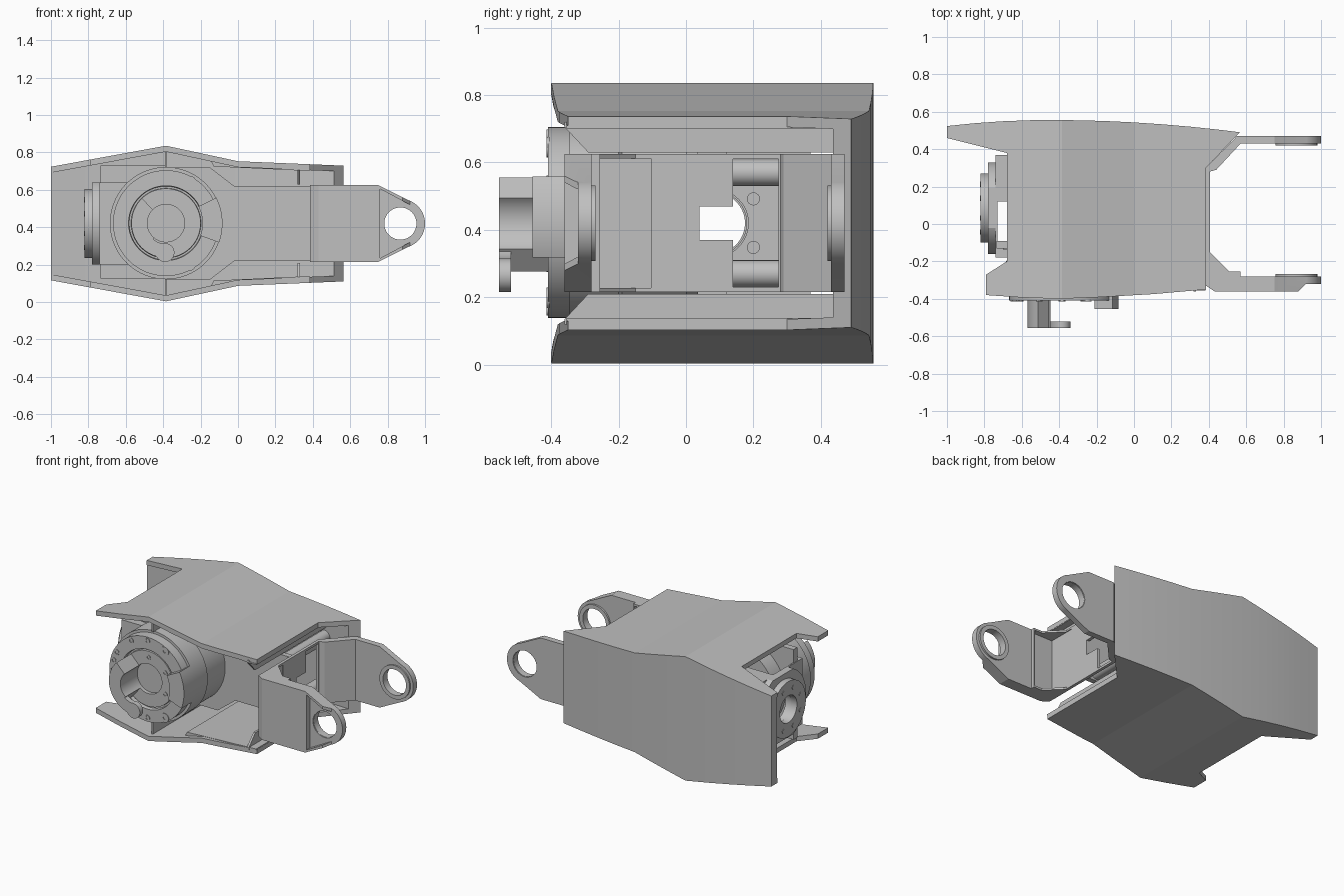
import bpy, bmesh, math
from mathutils import Vector

if "Cube" in bpy.data.objects:
    bpy.data.objects.remove(bpy.data.objects["Cube"])

ZC = 0.42            # height of the mirror plane
MX, MZ = -0.385, 0.422   # motor axis

grey = bpy.data.materials.new("mid_grey")
grey.diffuse_color = (0.53, 0.53, 0.53, 1)
grey.use_nodes = True
grey.node_tree.nodes["Principled BSDF"].inputs["Base Color"].default_value = grey.diffuse_color


def finish(name, bm, smooth=False):
    bmesh.ops.remove_doubles(bm, verts=bm.verts, dist=1e-5)
    bmesh.ops.recalc_face_normals(bm, faces=bm.faces)
    me = bpy.data.meshes.new(name)
    bm.to_mesh(me)
    bm.free()
    ob = bpy.data.objects.new(name, me)
    bpy.context.collection.objects.link(ob)
    me.materials.append(grey)
    if smooth:
        shade(ob, 30)
    return ob


def activate(ob):
    bpy.ops.object.select_all(action='DESELECT')
    ob.select_set(True)
    bpy.context.view_layer.objects.active = ob


def shade(ob, deg):
    activate(ob)
    bpy.ops.object.shade_smooth_by_angle(angle=math.radians(deg))


def place(axis, u, v, h):
    return {'x': Vector((h, u, v)), 'y': Vector((u, h, v)), 'z': Vector((u, v, h))}[axis]


def prism(name, pts, axis, a, b, smooth=False):
    """Extrude a flat outline along an axis."""
    bm = bmesh.new()
    lo = [bm.verts.new(place(axis, u, v, a)) for u, v in pts]
    hi = [bm.verts.new(place(axis, u, v, b)) for u, v in pts]
    n = len(pts)
    bm.faces.new(lo)
    bm.faces.new(hi[::-1])
    for i in range(n):
        bm.faces.new((lo[i], lo[(i + 1) % n], hi[(i + 1) % n], hi[i]))
    return finish(name, bm, smooth)


def box(name, x, y, z):
    return prism(name, [(x[0], y[0]), (x[1], y[0]), (x[1], y[1]), (x[0], y[1])], 'z', *z)


def lathe(name, profile, axis, cu, cv, seg=64, closed=False):
    """Turn a (radius, position) profile about an axis."""
    bm = bmesh.new()
    rings = []
    for i in range(seg):
        t = 2 * math.pi * i / seg
        rings.append([bm.verts.new(place(axis, cu + r * math.cos(t), cv + r * math.sin(t), h))
                      for r, h in profile])
    n = len(profile)
    for i in range(seg):
        p, q = rings[i], rings[(i + 1) % seg]
        for j in range(n if closed else n - 1):
            k = (j + 1) % n
            bm.faces.new((p[j], p[k], q[k], q[j]))
    return finish(name, bm, True)


def disc(name, axis, cu, cv, r, a, b, seg=48):
    return lathe(name, [(0, a), (r, a), (r, b), (0, b)], axis, cu, cv, seg)


def tube(name, axis, cu, cv, r0, r1, a, b, seg=64):
    return lathe(name, [(r0, a), (r1, a), (r1, b), (r0, b)], axis, cu, cv, seg, True)


def boolean(ob, tool, op='DIFFERENCE'):
    m = ob.modifiers.new("cut", 'BOOLEAN')
    m.operation, m.object, m.solver = op, tool, 'EXACT'
    activate(ob)
    bpy.ops.object.modifier_apply(modifier=m.name)
    bpy.data.objects.remove(tool)


def arc(cx, cy, r, a0, a1, n=16):
    return [(cx + r * math.cos(math.radians(a0 + (a1 - a0) * i / n)),
             cy + r * math.sin(math.radians(a0 + (a1 - a0) * i / n))) for i in range(n + 1)]


def sector(name, r0, r1, a0, a1, y0, y1):
    return prism(name, arc(MX, MZ, r0, a0, a1) + arc(MX, MZ, r1, a1, a0), 'y', y0, y1, True)


# outer shell: channel section lofted along x, then trimmed to its plan outline
def half_height(x):
    knots = [(-1.02, 0.300), (-0.385, 0.416), (0, 0.333), (0.6, 0.308)]
    for (xa, ha), (xb, hb) in zip(knots, knots[1:]):
        if x <= xb:
            return ha + (hb - ha) * (x - xa) / (xb - xa)
    return knots[-1][1]


bm = bmesh.new()
rows = []
stations = [-1.02, -0.85, -0.7, -0.55, -0.385, -0.25, -0.12, 0, 0.15, 0.3, 0.45, 0.6]
for x in stations:
    h = half_height(x)
    yb = 0.556 - (0.066 * ((x + 0.45) / 1.02) ** 2 if x > -0.45 else 0.032 * ((x + 0.45) / 0.55) ** 2)
    t, yf = 0.032, -0.6
    sec = [(yf, h), (yb, h), (yb, -h), (yf, -h), (yf, t - h), (yb - 0.06, t - h),
           (yb - 0.06, h - t), (yf, h - t)]
    rows.append([bm.verts.new((x, y, ZC + z)) for y, z in sec])
for p, q in zip(rows, rows[1:]):
    for j in range(8):
        k = (j + 1) % 8
        bm.faces.new((p[j], p[k], q[k], q[j]))
for r in (rows[0], rows[-1]):
    for quad in ((0, 1, 6, 7), (1, 2, 5, 6), (2, 3, 4, 5)):
        bm.faces.new([r[i] for i in quad])
shell = finish("outer_shell", bm)
plan = [(-1, 0.7), (-1, 0.46), (-0.68, 0.38), (-0.68, -0.2), (-0.79, -0.27), (-0.79, -0.38),
        (-0.6, -0.393), (-0.4, -0.4), (-0.2, -0.392), (0.1, -0.375), (0.385, -0.35),
        (0.385, 0.3), (0.565, 0.49), (0.565, 0.7)]
boolean(shell, prism("plan_cutter", plan, 'z', -0.2, 1.1), 'INTERSECT')
shade(shell, 5)

# thin end bulkhead above and below the fork, and ribs at the shell ridge
for s, label in ((-1, "lower"), (1, "upper")):
    prism(label + "_bulkhead", [(-0.36, ZC + s * 0.285), (-0.29, ZC + s * 0.21), (0.465, ZC + s * 0.21),
          (0.465, ZC + s * 0.3), (-0.36, ZC + s * 0.3)], 'x', 0.318, 0.332)
    prism(label + "_rib", [(MX - 0.006, ZC + s * 0.30), (MX + 0.006, ZC + s * 0.30),
          (MX + 0.006, ZC + s * 0.39), (MX - 0.006, ZC + s * 0.39)], 'y', -0.36, 0.48)
    # raised floor between motor and fork
    prism(label + "_pad", [(-0.15, ZC + s * 0.345), (-0.13, ZC + s * 0.305), (0.383, ZC + s * 0.281),
          (0.383, ZC + s * 0.29), (0, ZC + s * 0.31)], 'y', -0.355, 0.47)

# fork bracket: plan profile trimmed to its side outline
fork_plan = [(0.385, -0.33), (0.43, -0.36), (0.88, -0.36), (0.92, -0.32), (1.01, -0.32),
             (1.01, -0.28), (0.57, -0.28), (0.57, -0.255), (0.51, -0.255), (0.405, -0.15),
             (0.405, 0.28), (0.44, 0.29), (0.57, 0.43), (1.01, 0.43), (1.01, 0.47),
             (0.55, 0.47), (0.385, 0.3)]
fork = prism("fork_bracket", fork_plan, 'z', 0.1, 0.75)
side = [(0.37, 0.215), (0.75, 0.215)] + arc(0.868, ZC, 0.132, -72, 72, 24) + [(0.75, 0.625), (0.37, 0.625)]
boolean(fork, prism("side_cutter", side, 'y', -0.5, 0.6), 'INTERSECT')
# sunken face around the front eye, leaving a thin rim
face = [(0.76, 0.235), (0.915, 0.318), (1.1, 0.318), (1.1, 0.522), (0.915, 0.522), (0.76, 0.605)]
boolean(fork, prism("face_cutter", face, 'y', -0.5, -0.32))
# hollow behind the front arm, leaving upper and lower webs
hollow = [(0.4, -0.29), (0.56, -0.29), (0.56, -0.2), (0.4, -0.1)]
boolean(fork, prism("hollow_cutter", hollow, 'z', 0.228, 0.612))
boolean(fork, disc("eye_cutter", 'y', 0.868, ZC, 0.088, -0.5, 0.6))
boolean(fork, box("window_cutter", (0.3, 0.42), (0.14, 0.275), (0.23, 0.61)))
boolean(fork, box("slot_cutter", (0.3, 0.5), (0.04, 0.145), (0.37, 0.47)))
shade(fork, 20)
for label, a, b in (("front_eye_ring", -0.315, -0.268), ("back_eye_ring", 0.42, 0.465)):
    tube(label, 'y', 0.868, ZC, 0.086, 0.112, a, b)

# motor body, with stepped face and recessed centre
lathe("motor", [(0, -0.375), (0.1, -0.375), (0.1, -0.4), (0.185, -0.4), (0.187, -0.385),
                (0.197, -0.385), (0.2, -0.41), (0.283, -0.41), (0.283, -0.345), (0.3, -0.345),
                (0.3, -0.2), (0.29, -0.19), (0.29, 0.02), (0, 0.02)], 'y', MX, MZ, 80)
for i in range(6):
    a = math.radians(30 + 60 * i)
    if i != 4:
        tube("hub_screw", 'y', MX + 0.143 * math.cos(a), MZ + 0.143 * math.sin(a), 0.008, 0.017, -0.404, -0.395, 20)
for deg in (60, 90, 118, 152, 166, 180, 210, 242, 270, 300):
    a = math.radians(deg)
    r = 0.03 if deg in (60, 300) else 0.018
    tube("rim_screw", 'y', MX + 0.258 * math.cos(a), MZ + 0.258 * math.sin(a), 0.01, r, -0.414, -0.405, 24)

# crank and stop on the motor face
sector("crank_arc", 0.1, 0.185, 134, 232, -0.555, -0.395)
sector("crank_lip", 0.11, 0.185, 228, 272, -0.555, -0.52)
disc("crank_lobe", 'y', MX - 0.005, 0.265, 0.05, -0.555, -0.52)
sector("stop_block", 0.195, 0.302, -20, 27, -0.455, -0.34)

# motor mounting plate at the left, with corner screws, and inner wall at the right
box("mount_plate", (-0.735, MX), (-0.13, -0.09), (0.125, 0.73))
for z in (0.165, 0.68):
    tube("plate_screw", 'y', -0.68, z, 0.008, 0.02, -0.137, -0.125, 24)
prism("inner_wall", [(MX, 0.12), (-0.15, 0.12), (-0.02, 0.22), (0.385, 0.22),
                     (0.385, 0.62), (-0.02, 0.62), (-0.15, 0.72), (MX, 0.72)], 'y', 0.0, 0.035)
for z in (0.28, 0.565):
    tube("wall_screw", 'y', 0.335, z, 0.008, 0.02, -0.006, 0.005, 24)

# left end housing with bearing rings
plate = box("end_housing", (-0.74, -0.5), (-0.18, 0.37), (0.2, 0.64))
boolean(plate, disc("bore_cutter", 'x', 0.085, ZC, 0.1, -0.9, -0.4))
boolean(plate, box("gap_cutter", (-0.73, -0.4), (-0.09, 0.12), (0.1, 0.8)))
for z in (0.348, 0.492):
    boolean(plate, disc("hole_cutter", 'x', 0.2, z, 0.018, -0.9, -0.4, 16))
flange_ring = tube("bearing_flange", 'x', 0.085, ZC, 0.095, 0.245, -0.78, -0.735)
trim = box("flange_trim", (-0.9, -0.6), (-0.3, 0.5), (0.2, 0.64))
boolean(flange_ring, trim, 'INTERSECT')
tube("bearing_hub", 'x', 0.085, ZC, 0.09, 0.185, -0.82, -0.775)
for i in range(8):
    a = math.pi * (i + 0.5) / 4
    y, z = 0.085 + 0.138 * math.cos(a), ZC + 0.138 * math.sin(a)
    disc("bearing_screw", 'x', y, z, 0.014, -0.823, -0.81, 16)

# cross rails behind the fork window
for z in (0.27, 0.57):
    disc("cross_rail", 'y', 0.325, z, 0.04, 0.03, 0.48, 32)
